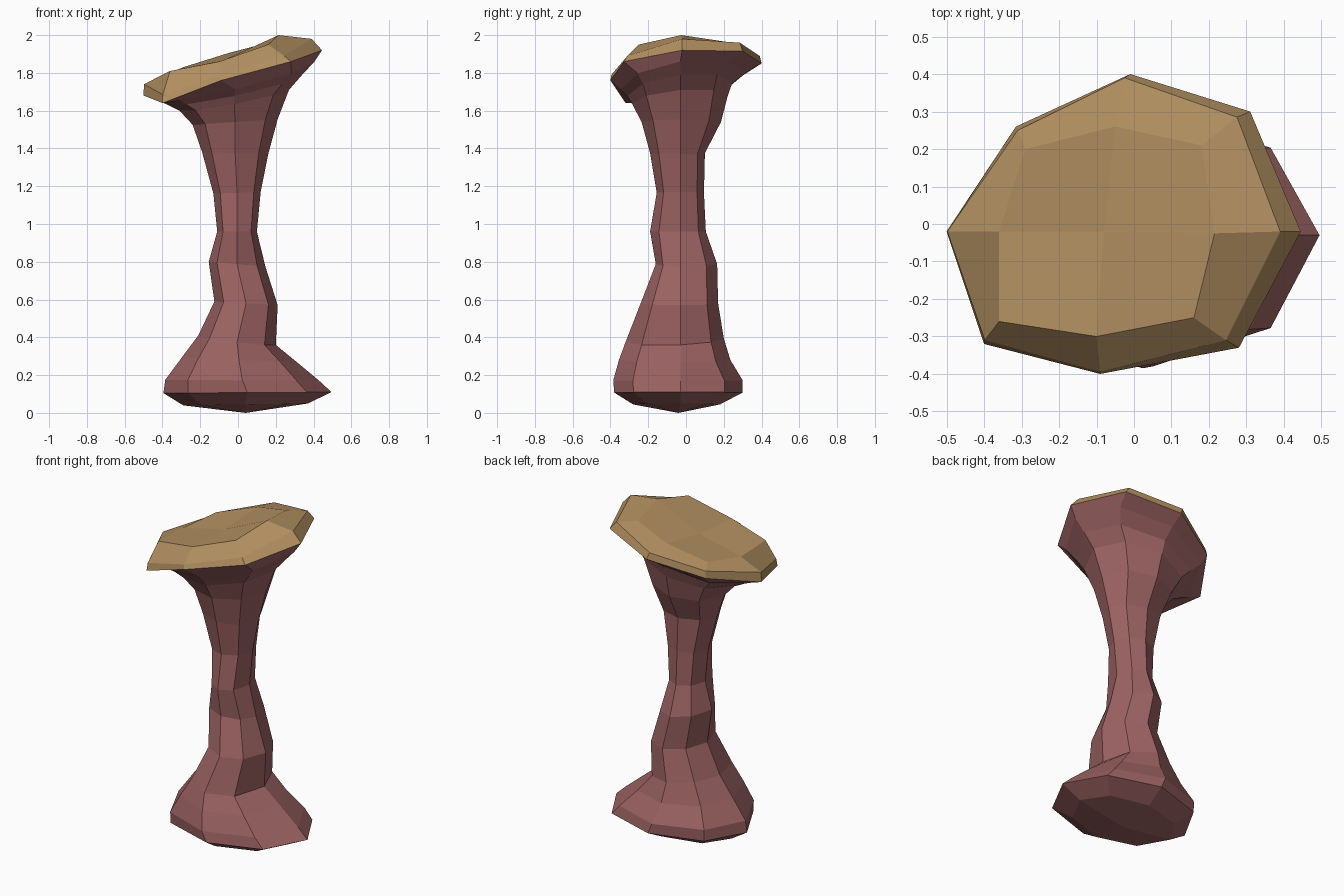
import bpy, bmesh, math
from mathutils import Vector

if "Cube" in bpy.data.objects:
    bpy.data.objects.remove(bpy.data.objects["Cube"])


def material(name, rgb):
    m = bpy.data.materials.new(name)
    m.diffuse_color = (*rgb, 1)
    m.use_nodes = True
    m.node_tree.nodes["Principled BSDF"].inputs["Base Color"].default_value = m.diffuse_color
    return m


def loft(name, rings, start, end, mat):
    """Skin a stack of 8-point rings; start/end are centre points (None = open)."""
    bm = bmesh.new()
    rows = [[bm.verts.new(p) for p in r] for r in rings]
    for a, b in zip(rows, rows[1:]):
        for i in range(8):
            j = (i + 1) % 8
            bm.faces.new((a[i], a[j], b[j], b[i]))
    for row, centre in ((rows[0], start), (rows[-1], end)):
        if centre is None:
            continue
        c = bm.verts.new(centre)
        # flat-looking fan of four kites around the centre
        for i in range(0, 8, 2):
            bm.faces.new((c, row[i], row[(i + 1) % 8], row[(i + 2) % 8]))
    bmesh.ops.recalc_face_normals(bm, faces=bm.faces)
    me = bpy.data.meshes.new(name)
    bm.to_mesh(me)
    bm.free()
    me.materials.append(mat)
    ob = bpy.data.objects.new(name, me)
    bpy.context.collection.objects.link(ob)
    return ob


def ring(x0, x1, y0, y1, z0, z1, dz):
    """Eight-sided ring: x extents, y extents, height at left/right, front-to-back rise."""
    cx, cy = (x0 + x1) / 2, -0.03
    pts = []
    for i in range(8):
        c, s = math.cos(i * math.pi / 4), math.sin(i * math.pi / 4)
        y = cy + s * ((y1 - cy) if s > 0 else (cy - y0))
        pts.append(Vector((cx + c * (x1 - x0) / 2, y,
                           (z0 + z1) / 2 + c * (z1 - z0) / 2 + s * dz)))
    return pts


pink = material("dusty red flesh", (0.34, 0.125, 0.125))
tan = material("tan cap", (0.45, 0.28, 0.12))

# Cap rings, counter-clockwise from +x
rim_low = [(.445, -.02, 1.92), (.31, .30, 1.915), (-.01, .40, 1.85), (-.315, .26, 1.76),
           (-.50, -.02, 1.68), (-.40, -.32, 1.64), (-.09, -.40, 1.76), (.28, -.33, 1.86)]
rim_top = [(.39, -.02, 1.98), (.275, .285, 1.96), (-.025, .39, 1.89), (-.31, .25, 1.80),
           (-.498, -.02, 1.74), (-.398, -.31, 1.685), (-.09, -.395, 1.79), (.245, -.31, 1.89)]
inner = [(.215, -.025, 2.0), (.18, .21, 1.965), (-.05, .26, 1.905), (-.29, .20, 1.83),
         (-.36, -.02, 1.80), (-.36, -.26, 1.81), (-.10, -.30, 1.86), (.16, -.25, 1.95)]
loft("cap", [rim_low, rim_top, inner], None, (-.08, -.02, 1.865), tan)

# Stem from base to underside of the cap
profile = [
    (-.29, .37, -.28, .18, .04, .05, 0),
    (-.395, .495, -.38, .30, .105, .11, 0),
    (-.385, .43, -.385, .30, .175, .17, 0),
    (-.30, .31, -.355, .235, .29, .27, 0),
    (-.21, .20, -.32, .20, .41, .36, 0.01),
    (-.125, .21, -.24, .17, .59, .57, 0),
    (-.155, .145, -.16, .165, .80, .775, 0),
    (-.11, .10, -.19, .105, .96, .96, 0),
    (-.13, .12, -.155, .095, 1.16, 1.17, 0),
    (-.19, .16, -.19, .10, 1.38, 1.37, 0),
    (-.24, .21, -.235, .185, 1.525, 1.555, 0),
    (-.31, .27, -.285, .22, 1.60, 1.71, .02),
    (-.38, .34, -.31, .245, 1.635, 1.79, .035),
    (-.43, .405, -.35, .32, 1.655, 1.86, .045),
]
loft("stem", [ring(*p) for p in profile] + [rim_low], (.04, -.04, 0), None, pink)
